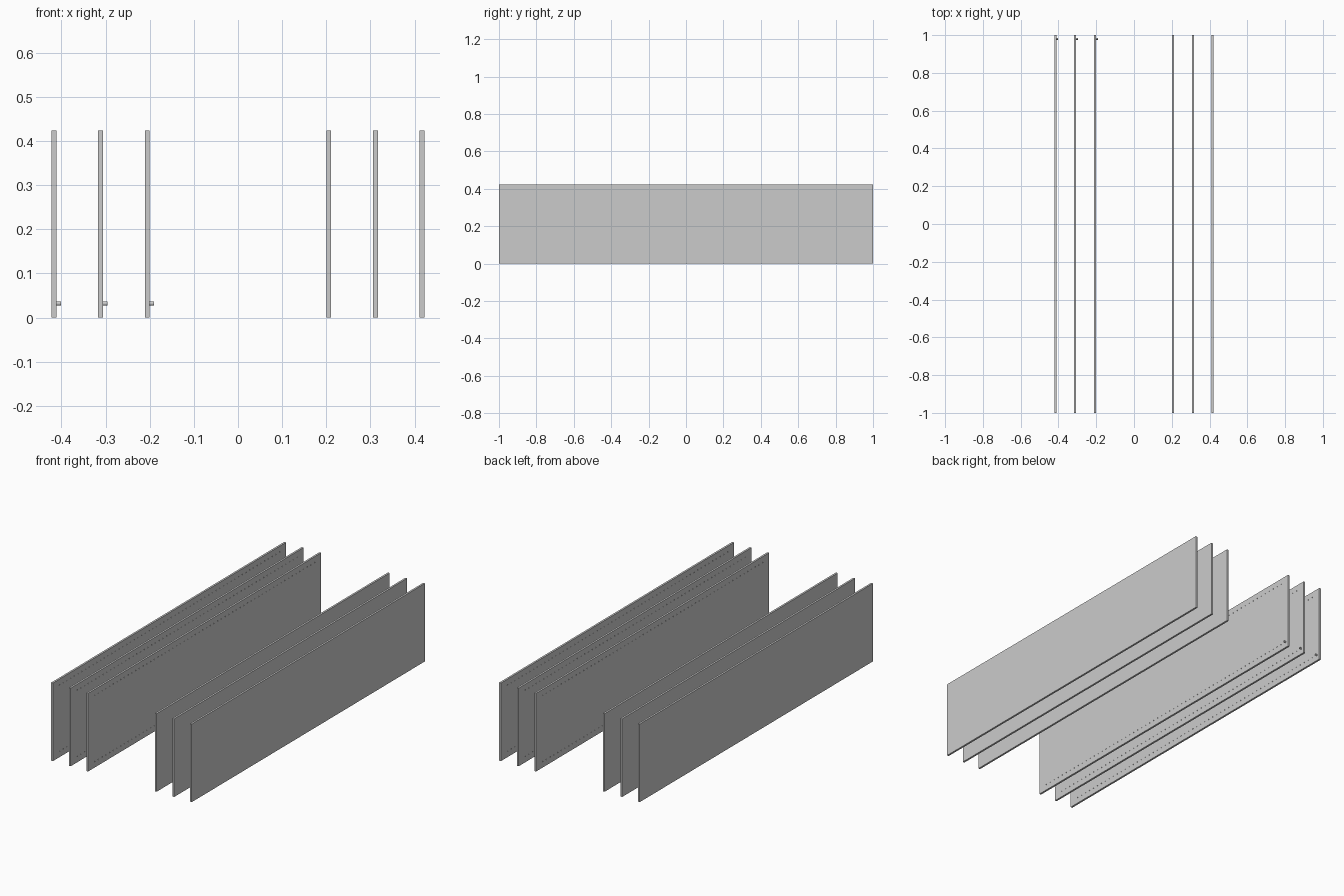
import bpy, bmesh
from math import pi
from mathutils import Matrix

if "Cube" in bpy.data.objects:
    bpy.data.objects.remove(bpy.data.objects["Cube"])

T, H, PITCH = 0.0106, 0.424, 0.1055   # board thickness, height, spacing
OUTER = 0.422                          # outer face of the outermost board
EDGE, STEP, N = 0.032, 0.032, 60       # pin-hole rows


def make_mesh(name, build):
    bm = bmesh.new()
    build(bm)
    me = bpy.data.meshes.new(name)
    bm.to_mesh(me)
    bm.free()
    return me


def add_object(name, me, loc=(0, 0, 0), rot=0):
    ob = bpy.data.objects.new(name, me)
    ob.location = loc
    ob.rotation_euler.z = rot
    bpy.context.collection.objects.link(ob)
    return ob


def rod(bm, x, y, z, r, length, sides):
    m = Matrix.Translation((x, y, z)) @ Matrix.Rotation(pi / 2, 4, 'Y')
    bmesh.ops.create_cone(bm, cap_ends=True, segments=sides, radius1=r,
                          radius2=r, depth=length, matrix=m)


def board(bm):
    m = Matrix.Translation((0, 0, H / 2)) @ Matrix.Diagonal((T, 2, H, 1))
    bmesh.ops.create_cube(bm, size=1, matrix=m)


def hole_rows(bm):
    for z in (EDGE, H - EDGE):
        for i in range(N):
            rod(bm, T / 2, (i - (N - 1) / 2) * STEP, z, 0.0025, 0.014, 8)


# Drilled board: blind pin holes in its +x face
blank = add_object("blank", make_mesh("blank", board))
drill = add_object("drill", make_mesh("drill", hole_rows))
cut = blank.modifiers.new("holes", 'BOOLEAN')
cut.operation, cut.solver, cut.object = 'DIFFERENCE', 'EXACT', drill
dg = bpy.context.evaluated_depsgraph_get()
drilled = bpy.data.meshes.new_from_object(blank.evaluated_get(dg))
drilled.name = "side_board"
bpy.data.objects.remove(blank)
bpy.data.objects.remove(drill)

# Shelf pin standing out of the last lower hole
pin = make_mesh("shelf_pin", lambda bm: rod(bm, 0, 0, 0, 0.005, 0.0105, 24))
for p in pin.polygons:
    p.use_smooth = len(p.vertices) == 4

# Three boards per side, drilled faces turned inward, pins on the left set
for i in range(3):
    x = OUTER - T / 2 - i * PITCH
    add_object(f"left_board_{i + 1}", drilled, (-x, 0, 0))
    add_object(f"right_board_{i + 1}", drilled, (x, 0, 0), pi)
    add_object(f"shelf_pin_{i + 1}", pin, (-x + T / 2 + 0.005, 0.98, EDGE))
